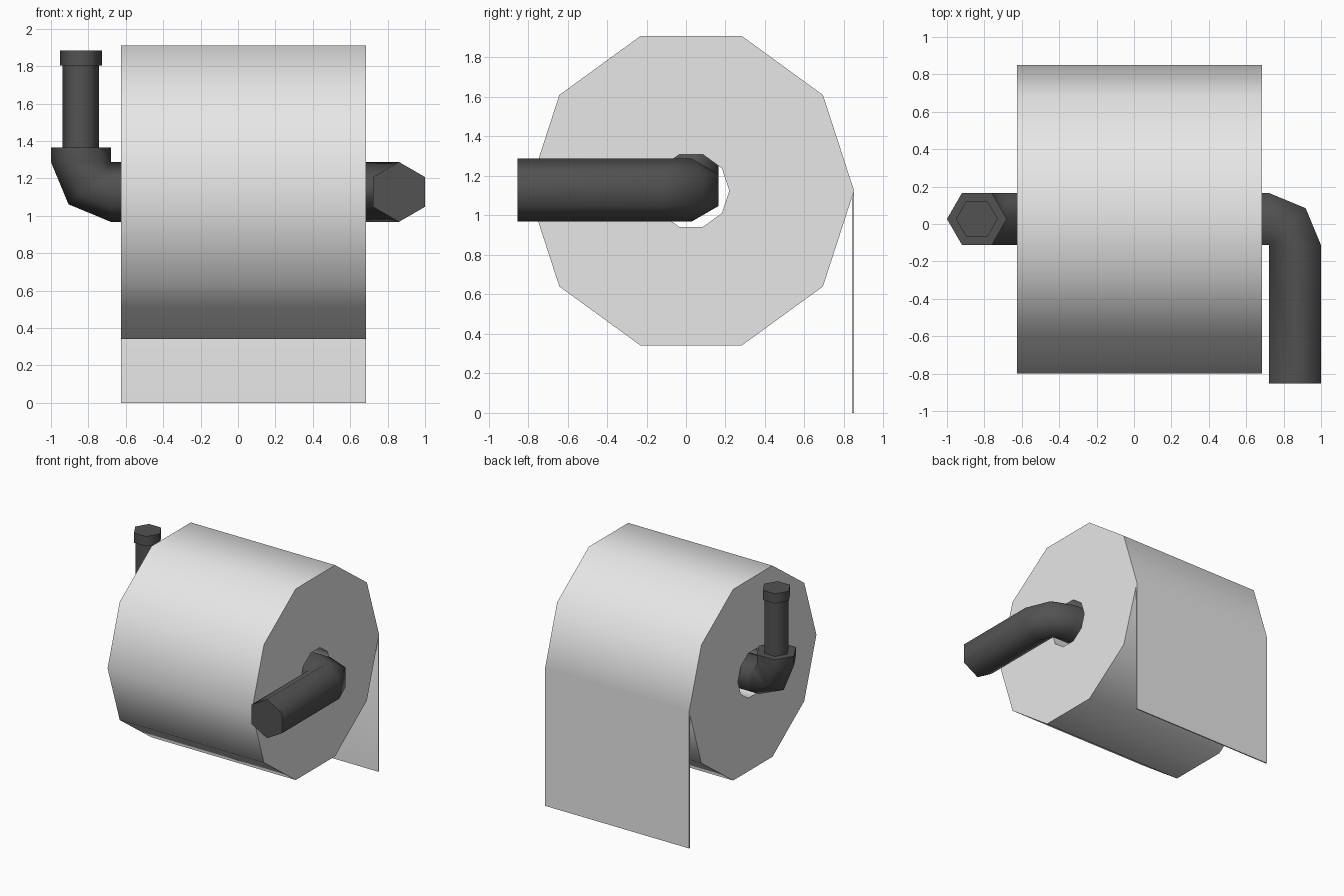
import bpy, bmesh, math
from mathutils import Vector

if "Cube" in bpy.data.objects:
    bpy.data.objects.remove(bpy.data.objects["Cube"])


def material(name, c):
    m = bpy.data.materials.new(name)
    m.diffuse_color = (c, c, c, 1)
    m.use_nodes = True
    m.node_tree.nodes["Principled BSDF"].inputs["Base Color"].default_value = m.diffuse_color
    return m


paper = material("paper white", 0.8)
metal = material("dark metal", 0.085)
X0, X1 = -0.625, 0.685      # roll width
CY, CZ = 0.027, 1.128       # shared axis of roll and holder


def finish(bm, name, mat, angle):
    bmesh.ops.remove_doubles(bm, verts=bm.verts, dist=0.0005)
    bmesh.ops.recalc_face_normals(bm, faces=bm.faces)
    me = bpy.data.meshes.new(name)
    bm.to_mesh(me)
    bm.free()
    me.materials.append(mat)
    ob = bpy.data.objects.new(name, me)
    bpy.context.collection.objects.link(ob)
    bpy.ops.object.select_all(action='DESELECT')
    ob.select_set(True)
    bpy.context.view_layer.objects.active = ob
    bpy.ops.object.shade_smooth_by_angle(angle=math.radians(angle))
    return ob


def loft(bm, rings, closed=False):
    rows = [[bm.verts.new(p) for p in r] for r in rings]
    n = len(rows[0])
    pairs = list(zip(rows, rows[1:]))
    if closed:
        pairs.append((rows[-1], rows[0]))
    for a, b in pairs:
        for i in range(n):
            j = (i + 1) % n
            bm.faces.new((a[i], a[j], b[j], b[i]))
    if not closed:
        bm.faces.new(rows[0])
        bm.faces.new(rows[-1])


def ring(center, a, b, r, n):
    c, a, b = Vector(center), Vector(a), Vector(b)
    return [c + r * (math.cos(t) * a + math.sin(t) * b)
            for t in (2 * math.pi * i / n for i in range(n))]


# paper roll: ten-sided tube with a hole
bm = bmesh.new()
loft(bm, [ring((x, 0.026, 1.125), (0, 1, 0), (0, 0, 1), r, 10)
          for x, r in ((X0, 0.825), (X1, 0.825), (X1, 0.193), (X0, 0.193))], True)
finish(bm, "paper_roll", paper, 45)

# hanging sheet behind the roll
bm = bmesh.new()
profile = [(0.841, 0), (0.851, 0), (0.851, 1.125), (0.841, 1.09)]
loft(bm, [[(x, y, z) for y, z in profile] for x in (X0, X1)])
finish(bm, "hanging_sheet", paper, 20)

# holder: one hexagonal bar, stepped upright on the left, elbow forward on the right
R = 0.16
F = R * math.cos(math.radians(30))
bm = bmesh.new()
rings = [ring((-0.84, CY, z), (1, 0, 0), (0, 1, 0), r, 6)
         for z, r in ((1.885, 0.112), (1.805, 0.112), (1.805, 0.098),
                      (1.365, 0.098), (1.365, R))]
for deg in (90, 45, 0):
    s, c = math.sin(math.radians(deg)), math.cos(math.radians(deg))
    rings.append(ring((-0.68 - R * s, CY, CZ + R - R * c), (s, 0, c), (0, 1, 0), R, 6))
for deg in (0, 45, 90):
    s, c = math.sin(math.radians(deg)), math.cos(math.radians(deg))
    rings.append(ring((0.722 + F * s, CY - F + F * c, CZ), (0, 0, 1), (s, c, 0), R, 6))
rings.append(ring((0.722 + F, -0.853, CZ), (0, 0, 1), (1, 0, 0), R, 6))
loft(bm, rings)
finish(bm, "holder_bar", metal, 65)
